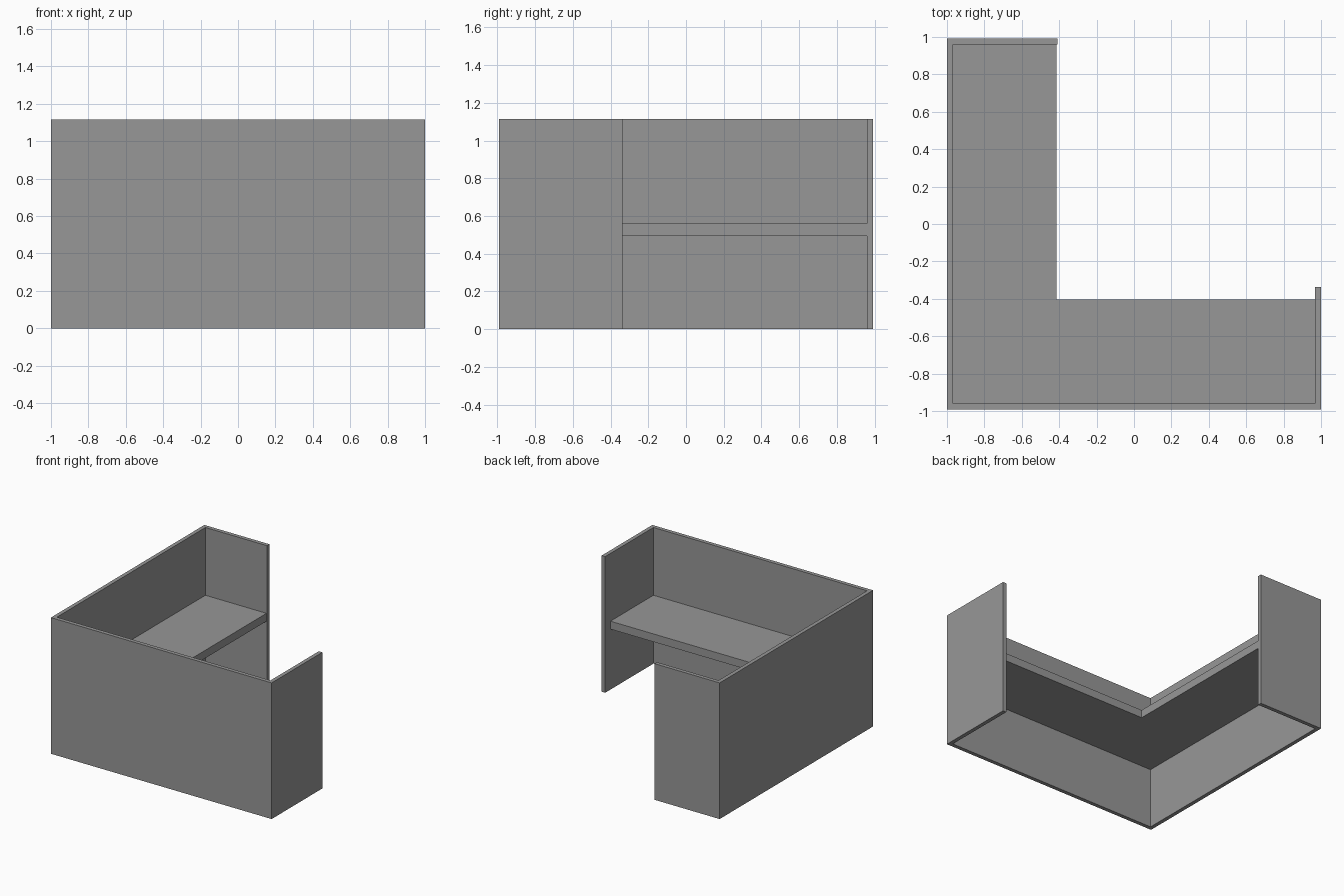
import bpy
import bmesh

default = bpy.data.objects.get("Cube")
if default:
    bpy.data.objects.remove(default, do_unlink=True)

# Single flat grey finish
grey = bpy.data.materials.new("mid_grey")
grey.use_nodes = True
colour = (0.31, 0.31, 0.31, 1)
grey.diffuse_color = colour
grey.node_tree.nodes["Principled BSDF"].inputs["Base Color"].default_value = colour


def extrude_outline(name, outline, bottom, top):
    """Flat counter-clockwise plan outline raised into a solid panel."""
    bm = bmesh.new()
    face = bm.faces.new([bm.verts.new((x, y, bottom)) for x, y in outline])
    raised = bmesh.ops.extrude_face_region(bm, geom=[face])["geom"]
    verts = [v for v in raised if isinstance(v, bmesh.types.BMVert)]
    bmesh.ops.translate(bm, verts=verts, vec=(0, 0, top - bottom))
    bmesh.ops.recalc_face_normals(bm, faces=bm.faces)
    mesh = bpy.data.meshes.new(name)
    bm.to_mesh(mesh)
    bm.free()
    mesh.materials.append(grey)
    obj = bpy.data.objects.new(name, mesh)
    bpy.context.collection.objects.link(obj)
    return obj


W, D, H = 1.0, 0.993, 1.115      # half width, half depth, height
T = 0.032                        # partition thickness
BACK_END, SIDE_END = -0.41, -0.337
DESK_X, DESK_Y = -0.415, -0.405  # inner edges of the worktop
IX, IY = W - T, D - T

# Continuous partition wrapping the workstation
extrude_outline("partition_walls", [
    (-W, -D), (W, -D), (W, SIDE_END), (IX, SIDE_END), (IX, -IY),
    (-IX, -IY), (-IX, IY), (BACK_END, IY), (BACK_END, D), (-W, D)], 0, H)

# L-shaped worktop fitted inside the walls
extrude_outline("corner_worktop", [
    (-IX, -IY), (IX, -IY), (IX, DESK_Y), (DESK_X, DESK_Y),
    (DESK_X, IY), (-IX, IY)], 0.495, 0.56)
